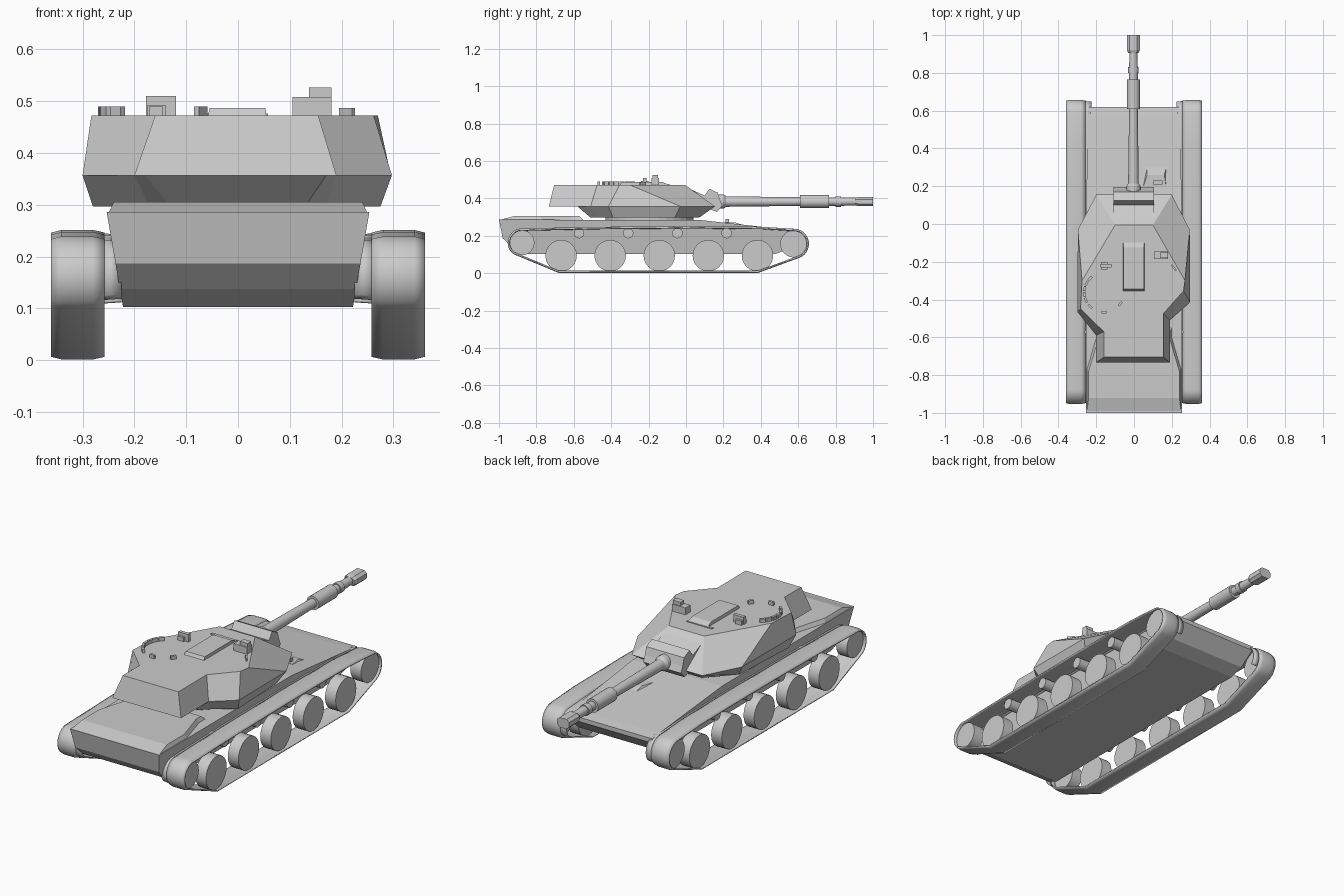
import bpy, bmesh
from math import sin, cos, radians, pi

if "Cube" in bpy.data.objects:
    bpy.data.objects.remove(bpy.data.objects["Cube"])


def finish(name, bm, mirror=False, smooth=False, solid=0):
    bmesh.ops.recalc_face_normals(bm, faces=bm.faces)
    me = bpy.data.meshes.new(name)
    bm.to_mesh(me)
    bm.free()
    ob = bpy.data.objects.new(name, me)
    bpy.context.collection.objects.link(ob)
    if smooth:
        bpy.ops.object.select_all(action='DESELECT')
        bpy.context.view_layer.objects.active = ob
        ob.select_set(True)
        bpy.ops.object.shade_smooth_by_angle(angle=radians(30))
    if solid:
        m = ob.modifiers.new("Solid", 'SOLIDIFY')
        m.thickness = solid
        m.offset = 0
    if mirror:
        m = ob.modifiers.new("Mirror", 'MIRROR')
        m.use_axis = (True, False, False)
    return ob


def loft(name, rings, closed=True, caps=True, **kw):
    """Skin a list of equal-length point rings."""
    bm = bmesh.new()
    vs = [[bm.verts.new(p) for p in r] for r in rings]
    n = len(rings[0])
    for a, b in zip(vs, vs[1:]):
        for i in range(n if closed else n - 1):
            j = (i + 1) % n
            bm.faces.new((a[i], a[j], b[j], b[i]))
    if caps:
        bm.faces.new(vs[0])
        bm.faces.new(vs[-1])
    return finish(name, bm, **kw)


def lathe(name, axis, stations, c, n=24, **kw):
    """Round part along x or y; stations are (position, radius), c the other two coordinates."""
    rings = []
    for p, r in stations:
        ring = []
        for k in range(n):
            a, b = c[0] + r * cos(2 * pi * k / n), c[1] + r * sin(2 * pi * k / n)
            ring.append((p, a, b) if axis == 'x' else (a, p, b))
        rings.append(ring)
    return loft(name, rings, smooth=True, **kw)


def slab(name, outline, z0, z1, top=None):
    return loft(name, [[(x, y, z0) for x, y in outline], [(x, y, z1) for x, y in (top or outline)]])


def box(name, x0, x1, y0, y1, z0, z1, t=0):
    """Box whose top is pulled in by t."""
    slab(name, [(x0, y0), (x1, y0), (x1, y1), (x0, y1)], z0, z1,
         [(x0 + t, y0 + t), (x1 - t, y0 + t), (x1 - t, y1 - t), (x0 + t, y1 - t)])


# hull: side profile, sides lean outward with height
prof = [(-1, .286), (-.98, .187), (-.93, .138), (-.86, .103), (.48, .103), (.55, .13),
        (.62, .2), (.62, .222), (.57, .23), (.07, .285)]
loft("hull", [[(s * (.222 + (z - .103) * .172), y, z) for y, z in prof] for s in (-1, 1)])
# raised engine deck
deck = [(-.25, -.998), (.25, -.998), (.25, -.77), (.2, -.6), (.2, -.55), (-.2, -.55), (-.2, -.6), (-.25, -.77)]
deck_top = [(-.24, -.92), (.24, -.92), (.24, -.78), (.19, -.61), (.19, -.57), (-.19, -.57), (-.19, -.61), (-.24, -.78)]
slab("engine_deck", deck, .284, .305, deck_top)
# driver position
slab("driver_hood", [(.04, .2), (.18, .2), (.18, .33), (.07, .33)], .25, .272,
     [(.05, .2), (.17, .2), (.16, .26), (.07, .26)])
box("driver_periscope", .1, .15, .21, .23, .26, .29)


# tracks: outline shrunk by d gives the rounded edges
def arc(y, z, r, a0, a1, n=14):
    return [(y + r * cos(radians(a0 + (a1 - a0) * k / n)), z + r * sin(radians(a0 + (a1 - a0) * k / n)))
            for k in range(n + 1)]


def upper(d, a_front, a_rear):
    return (arc(.577, .157, .08 - d, a_front, 82) + [(.4, .248 - d), (0, .251 - d), (-.5, .247 - d)]
            + arc(-.877, .163, .076 - d, 86, a_rear))


columns = [(.258, .008), (.28, .003), (.31, .003), (.34, .003), (.36, .008)]
loft("track", [[(x, y, z) for y, z in upper(d, -65, 232) + [(-.68, .002 + d), (.385, .002 + d)]]
               for x, d in columns], caps=False, mirror=True, smooth=True, solid=.007)
# inner guard joining track to hull
loft("track_guard", [[(x, y, z) for y, z in upper(d, -40, 222)] for x, d in ((.225, .012), (.262, .008))],
     closed=False, caps=False, mirror=True, smooth=True, solid=.005)

# running gear
for i in range(5):
    lathe(f"road_wheel_{i}", 'x', [(.285, .084), (.345, .084)], (-.668 + i * .2625, .094), mirror=True)
for i in range(4):
    lathe(f"return_roller_{i}", 'x', [(.24, .028), (.33, .028)], (-.572 + i * .263, .214), 16, mirror=True)
lathe("rear_wheel", 'x', [(.285, .067), (.345, .067)], (-.877, .163), mirror=True)
lathe("front_wheel", 'x', [(.285, .073), (.345, .073)], (.577, .157), mirror=True)

# turret: upper shell with bustle, lower shell, ring
mid = [(-.2, .155), (.2, .155), (.295, -.03), (.297, -.415), (.19, -.51), (.19, -.733),
       (-.2, -.733), (-.2, -.59), (-.3, -.465), (-.297, -.03)]
top = [(-.1, -.005), (.1, -.005), (.27, -.3), (.262, -.355), (.155, -.475), (.155, -.705),
       (-.16, -.705), (-.16, -.57), (-.283, -.45), (-.275, -.3)]
slab("turret_upper", mid, .357, .472, top)
mid_low = mid[:5] + [(.17, -.58), (-.18, -.58), (-.2, -.575)] + mid[8:]
low = [(-.14, .07), (.14, .07), (.26, -.06), (.275, -.39), (.17, -.47), (.13, -.51),
       (-.13, -.51), (-.17, -.5), (-.28, -.43), (-.26, -.06)]
slab("turret_lower", low, .297, .357, mid_low)
ring = [(.22 * cos(k * pi / 16), -.195 + .235 * sin(k * pi / 16)) for k in range(32)]
slab("turret_ring", ring, .28, .298)

# gun mantlet with raised lip
mant = [(0, .46), (.1, .415), (.125, .452), (.17, .43), (.182, .39), (.195, .36), (.165, .328), (.12, .345)]
loft("mantlet", [[(x, y, z) for y, z in mant] for x in (-.108, .106)])
# gun barrel with sleeve and muzzle
lathe("gun_barrel", 'y', [(.14, .038), (.2, .038), (.215, .028), (.61, .023), (.61, .035), (.765, .035), (.765, .023),
                          (.8, .023), (.8, .028), (.83, .028), (.83, .023), (.915, .02)], (-.003, .383), 20)
loft("muzzle_brake", [[(-.003 + x * w, y, .383 + z * w) for x, z in
                       ((-.034, -.012), (-.02, -.025), (.02, -.025), (.034, -.012),
                        (.034, .012), (.02, .025), (-.02, .025), (-.034, .012))]
                      for y, w in ((.905, .8), (.92, 1), (1, 1))])

# roof fittings
box("roof_panel", -.085, .058, -.1, -.088, .47, .476)
slab("roof_hatch", [(-.058, -.355), (.055, -.355), (.055, -.085), (-.058, -.085)], .47, .487,
     [(-.055, -.345), (.053, -.345), (.053, -.125), (-.055, -.125)])
box("gunner_sight_base", .105, .18, -.185, -.145, .47, .508)
box("gunner_sight_head", .137, .18, -.18, -.15, .505, .526)
box("commander_sight", -.178, -.12, -.23, -.212, .47, .51)
box("commander_sight_base", -.175, -.14, -.24, -.2, .47, .493)
# cupola ring blocks
for i, a in enumerate((135, 152, 169, 186, 203, 225, 270, 325)):
    bm = bmesh.new()
    bmesh.ops.create_cube(bm, size=1)
    bmesh.ops.scale(bm, vec=(.012, .027, .022), verts=bm.verts)
    for v in bm.verts:
        v.co.x += .105
        x, y = v.co.x, v.co.y
        c, s = cos(radians(a)), sin(radians(a))
        v.co = (-.158 + x * c - y * s, -.362 + x * s + y * c, .479 + v.co.z)
    finish(f"cupola_block_{i}", bm)
slab("loader_periscope", [(.195, -.22), (.22, -.25), (.226, -.244), (.202, -.213)], .468, .487)
